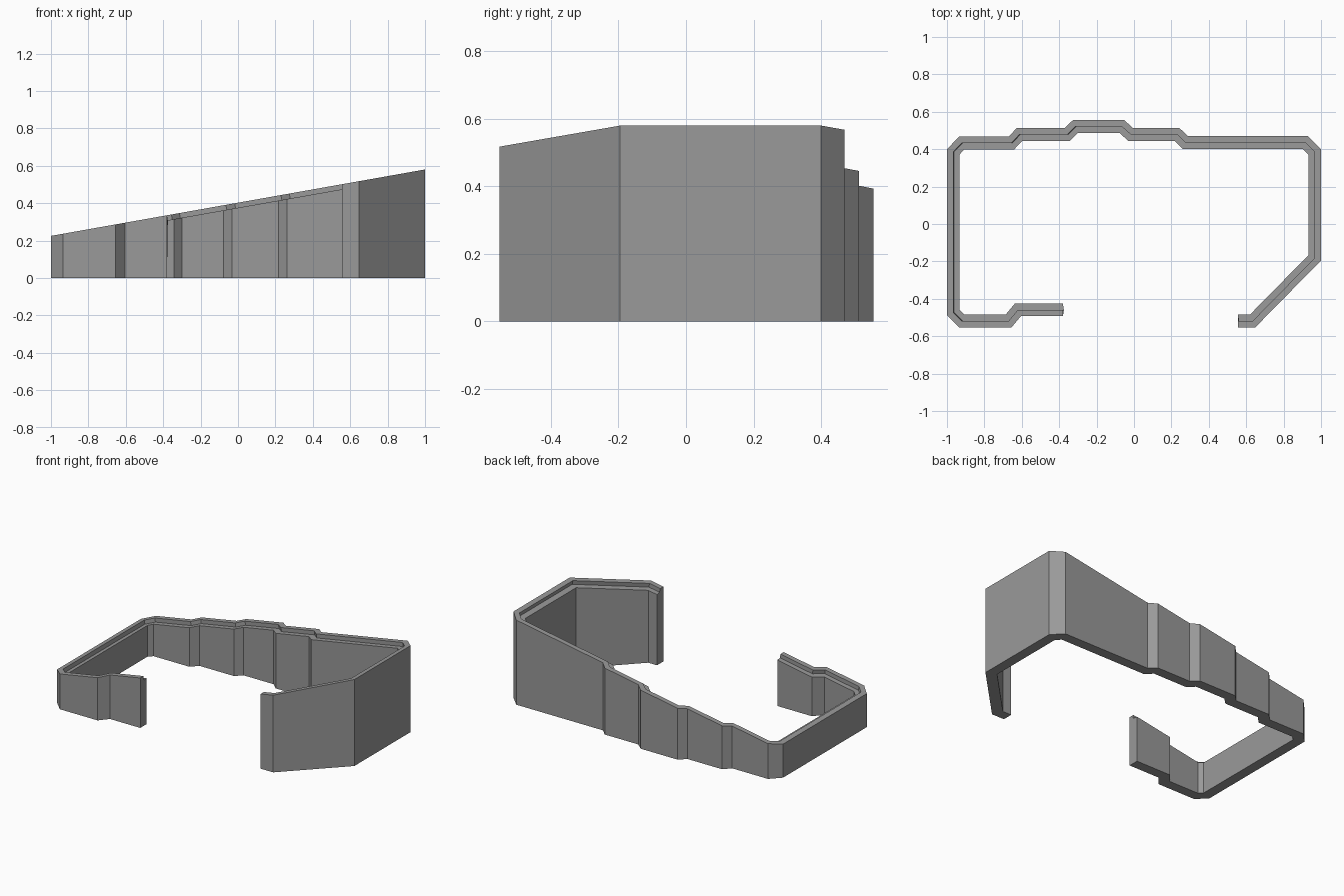
import bpy, bmesh
from mathutils import Vector

if "Cube" in bpy.data.objects:
    bpy.data.objects.remove(bpy.data.objects["Cube"])

THICK = 0.068   # wall thickness
DROP = 0.027    # depth of the ledge along the inner half of the top
SLOPE = 0.1775  # rise of the top edge towards +x

# Outer footprint of the wall, from the front left end round the back to the front right end
OUTLINE = [(-0.38, -0.493), (-0.605, -0.493), (-0.655, -0.553), (-0.935, -0.553),
           (-1, -0.488), (-1, 0.4), (-0.935, 0.467), (-0.67, 0.467), (-0.627, 0.513),
           (-0.37, 0.513), (-0.327, 0.555), (-0.052, 0.555), (-0.005, 0.513),
           (0.243, 0.513), (0.288, 0.47), (0.93, 0.47), (1, 0.4), (1, -0.195),
           (0.648, -0.553), (0.555, -0.553)]
path = [Vector(p) for p in OUTLINE]


def inset(i, dist):
    """Mitred point at a distance inside the outline."""
    dirs = []
    if i > 0:
        dirs.append((path[i] - path[i - 1]).normalized())
    if i < len(path) - 1:
        dirs.append((path[i + 1] - path[i]).normalized())
    normals = [Vector((d.y, -d.x)) for d in dirs]
    if len(normals) == 1:
        return path[i] + normals[0] * dist
    m = normals[0] + normals[1]
    return path[i] + m * (2 * dist / m.length_squared)


def top(x):
    return 0.4025 + SLOPE * x


# Stepped wall section swept along the outline
bm = bmesh.new()
rings = []
for i in range(len(path)):
    o, m, n = inset(i, 0), inset(i, THICK / 2), inset(i, THICK)
    foot = m.x + DROP * SLOPE  # riser stands square to the sloping top
    section = [(o.x, o.y, 0), (o.x, o.y, top(o.x)),
               (m.x, m.y, top(m.x)), (foot, m.y, top(foot) - DROP),
               (n.x, n.y, top(n.x) - DROP), (n.x, n.y, 0)]
    rings.append([bm.verts.new(p) for p in section])
for a, b in zip(rings, rings[1:]):
    for k in range(6):
        j = (k + 1) % 6
        bm.faces.new((a[k], a[j], b[j], b[k]))

# End caps
bm.faces.new(rings[0])
bm.faces.new(rings[-1])
bmesh.ops.recalc_face_normals(bm, faces=bm.faces)

mesh = bpy.data.meshes.new("stepped_wall")
bm.to_mesh(mesh)
bm.free()
wall = bpy.data.objects.new("stepped_wall", mesh)
bpy.context.collection.objects.link(wall)

grey = bpy.data.materials.new("mid grey")
grey.diffuse_color = (0.32, 0.32, 0.32, 1)
grey.use_nodes = True
grey.node_tree.nodes["Principled BSDF"].inputs["Base Color"].default_value = grey.diffuse_color
mesh.materials.append(grey)
